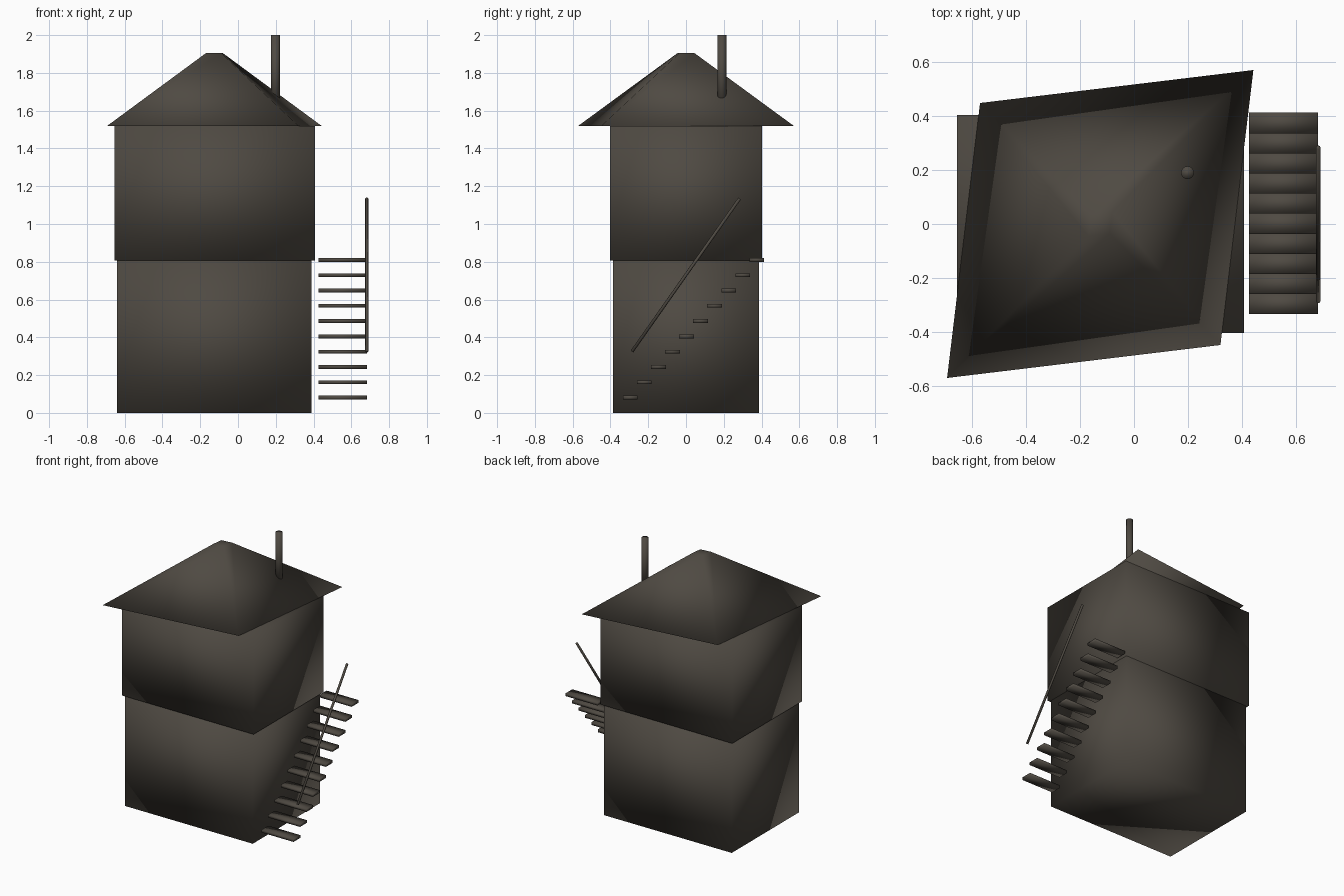
import bpy, bmesh
from mathutils import Vector, Matrix

if "Cube" in bpy.data.objects:
    bpy.data.objects.remove(bpy.data.objects["Cube"])

wood = bpy.data.materials.new("dark_weathered_wood")
wood.diffuse_color = (0.078, 0.068, 0.055, 1)
wood.use_nodes = True
wood.node_tree.nodes["Principled BSDF"].inputs["Base Color"].default_value = wood.diffuse_color


def finish(name, bm):
    """Turn a bmesh into a smooth shaded object."""
    bmesh.ops.recalc_face_normals(bm, faces=bm.faces)
    for f in bm.faces:
        f.smooth = True
    mesh = bpy.data.meshes.new(name)
    bm.to_mesh(mesh)
    bm.free()
    mesh.materials.append(wood)
    obj = bpy.data.objects.new(name, mesh)
    bpy.context.collection.objects.link(obj)
    return obj


def box(name, lo, hi):
    lo, hi = Vector(lo), Vector(hi)
    bm = bmesh.new()
    bmesh.ops.create_cube(bm, size=1, matrix=Matrix.Translation((lo + hi) / 2)
                          @ Matrix.Diagonal((*(hi - lo), 1)))
    return finish(name, bm)


def rod(name, a, b, radius, sides=16):
    a, b = Vector(a), Vector(b)
    turn = (b - a).to_track_quat('Z', 'Y').to_matrix().to_4x4()
    bm = bmesh.new()
    bmesh.ops.create_cone(bm, cap_ends=True, segments=sides, radius1=radius,
                          radius2=radius, depth=(b - a).length,
                          matrix=Matrix.Translation((a + b) / 2) @ turn)
    return finish(name, bm)


# Two storeys, the upper one slightly wider
box("lower_storey", (-0.64, -0.387, 0), (0.39, 0.387, 0.81))
box("upper_storey", (-0.655, -0.403, 0.808), (0.408, 0.403, 1.518))

# Skewed hip roof with a small flat cap
bm = bmesh.new()
rings = []
for scale, z in ((1, 1.52), (0.078, 1.905)):
    rings.append([bm.verts.new((-0.125 + x * scale, y * scale, z)) for x, y in
                  ((0.567, 0.57), (-0.445, 0.448), (-0.567, -0.57), (0.445, -0.448))])
eave, cap = rings
bm.faces.new(eave)
bm.faces.new(cap)
for i in range(4):
    j = (i + 1) % 4
    bm.faces.new((eave[i], eave[j], cap[j], cap[i]))
finish("roof", bm)

# Chimney pipe
rod("chimney", (0.198, 0.19, 1.6), (0.198, 0.19, 2.0), 0.024)

# Floating stair treads rising to the back
for i in range(10):
    y, z = -0.295 + i * 0.0744, 0.081 + i * 0.081
    box(f"stair_tread_{i + 1}", (0.425, y - 0.039, z - 0.01), (0.682, y + 0.039, z + 0.01))

# Sloping handrail
rod("handrail", (0.682, -0.286, 0.325), (0.682, 0.284, 1.135), 0.0085, 8)
